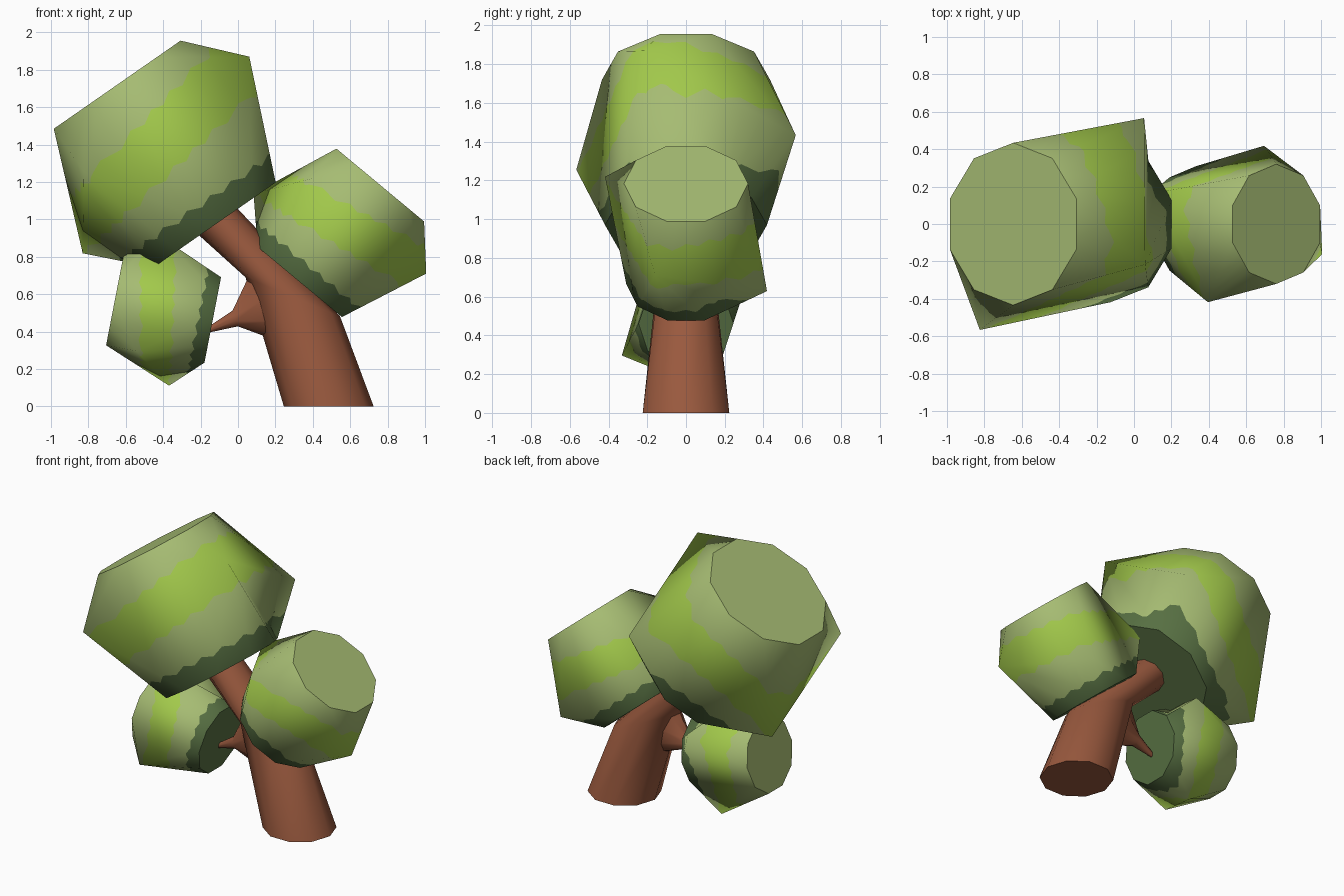
import bpy, bmesh, math
from mathutils import Vector

if "Cube" in bpy.data.objects:
    bpy.data.objects.remove(bpy.data.objects["Cube"])


def material(name, rgb):
    m = bpy.data.materials.new(name)
    m.diffuse_color = (*rgb, 1)
    m.use_nodes = True
    m.node_tree.nodes["Principled BSDF"].inputs["Base Color"].default_value = m.diffuse_color
    return m


DARK = material("dark green", (0.095, 0.16, 0.055))
OLIVE = material("olive green", (0.38, 0.50, 0.17))
BRIGHT = material("bright green", (0.36, 0.58, 0.07))
BROWN = material("bark brown", (0.32, 0.10, 0.048))


# Trunk and branch: loops of 10 points, each from centre, x/z half axis and y radius
def limb(name, rings, n=10):
    bm = bmesh.new()
    loops = []
    for (cx, cz), (ux, uz), ry in rings:
        loops.append([bm.verts.new((cx + ux * math.cos(a), ry * math.sin(a), cz + uz * math.cos(a)))
                      for a in (2 * math.pi * i / n for i in range(n))])
    for lo, hi in zip(loops, loops[1:]):
        for i in range(n):
            j = (i + 1) % n
            bm.faces.new((lo[i], lo[j], hi[j], hi[i]))
    bm.faces.new(loops[0])
    bm.faces.new(loops[-1])
    bmesh.ops.recalc_face_normals(bm, faces=bm.faces)
    me = bpy.data.meshes.new(name)
    bm.to_mesh(me)
    bm.free()
    me.materials.append(BROWN)
    ob = bpy.data.objects.new(name, me)
    bpy.context.collection.objects.link(ob)
    bpy.context.view_layer.objects.active = ob
    ob.select_set(True)
    bpy.ops.object.shade_smooth_by_angle(angle=math.radians(50))
    ob.select_set(False)


limb("trunk", [((0.485, 0), (0.24, 0), 0.235),
               ((0.293, 0.585), (0.253, -0.105), 0.165),
               ((-0.115, 0.995), (0.105, 0.07), 0.13)])
limb("side_branch", [((0.16, 0.51), (0.105, -0.18), 0.10),
                     ((-0.015, 0.47), (0.014, -0.042), 0.04),
                     ((-0.155, 0.41), (0.006, -0.014), 0.014)])

# Foliage: 10-sided bottom and top rings joined to a skewed four-cornered waist
WEDGES = 36
LEVELS = [(0.13, 0.0), (0.37, 0.15), (0.67, 0.20)]   # height and tilt of each colour edge


def polar(r, deg, z):
    a = math.radians(deg)
    return (r * math.cos(a), r * math.sin(a), z)


def is_cap(f):
    zs = [v.co.z for v in f.verts]
    return max(zs) - min(zs) < 1e-5


def cut(bm, faces, co, no):
    geom = list(faces) + list({e for f in faces for e in f.edges}) + list({v for f in faces for v in f.verts})
    bmesh.ops.bisect_plane(bm, geom=geom, dist=1e-5, plane_co=co, plane_no=no)


def wedge_of(f):
    c = f.calc_center_median()
    return int((math.atan2(c.y, c.x) % (2 * math.pi)) / (2 * math.pi) * WEDGES) % WEDGES


def edge_normal(w, level):
    # zigzag colour edge: the cutting plane leans left and right in turn
    a = 2 * math.pi * (w + 0.5) / WEDGES
    k = 0.42 if (w + level) % 2 else -0.42
    return Vector((-LEVELS[level][1] + k * math.sin(a), -k * math.cos(a), 1))


def foliage_mesh():
    bm = bmesh.new()
    bottom = [bm.verts.new(polar(0.418, 18 + 36 * k, 0)) for k in range(10)]
    top = [bm.verts.new(polar(0.434, 18 + 36 * k, 0.913)) for k in range(10)]
    waist = [bm.verts.new(polar(0.70, d, z)) for d, z in
             ((-18, 0.633), (54, 0.278), (162, 0.278), (234, 0.633))]
    # apex: ring point that closes the triangle on each waist edge
    for ring, apex in ((bottom, (1, 3, 5, 7)), (top, (0, 2, 5, 8))):
        for i in range(4):
            bm.faces.new((waist[i], waist[(i + 1) % 4], ring[apex[i]]))
            k = apex[i - 1]
            while k != apex[i]:
                bm.faces.new((waist[i], ring[k], ring[(k + 1) % 10]))
                k = (k + 1) % 10
        bm.faces.new(ring)
    bmesh.ops.recalc_face_normals(bm, faces=bm.faces)

    # cut the sides into wedges, then along the colour edges
    for w in range(WEDGES // 2):
        a = 2 * math.pi * w / WEDGES
        cut(bm, [f for f in bm.faces if not is_cap(f)], (0, 0, 0), (-math.sin(a), math.cos(a), 0))
    for level, (z, tilt) in enumerate(LEVELS):
        for w in range(WEDGES):
            faces = [f for f in bm.faces if not is_cap(f) and wedge_of(f) == w]
            cut(bm, faces, (0, 0, z), edge_normal(w, level))

    # colour by band
    for f in bm.faces:
        f.smooth = True
        c = f.calc_center_median()
        if is_cap(f):
            f.material_index = 0 if c.z < 0.4 else 1
        else:
            w = wedge_of(f)
            band = sum((c - Vector((0, 0, z))).dot(edge_normal(w, i)) > 0
                       for i, (z, t) in enumerate(LEVELS))
            f.material_index = (0, 1, 2, 1)[band]
    me = bpy.data.meshes.new("foliage")
    bm.to_mesh(me)
    bm.free()
    for m in (DARK, OLIVE, BRIGHT):
        me.materials.append(m)

    # smooth rounded sides, flat caps
    normals = [None] * len(me.loops)
    for p in me.polygons:
        zs = [me.vertices[v].co.z for v in p.vertices]
        flat = max(zs) - min(zs) < 1e-5
        for li in p.loop_indices:
            co = me.vertices[me.loops[li].vertex_index].co
            n = p.normal if flat else Vector((co.x, co.y, (co.z - 0.45) * 0.45)).normalized()
            normals[li] = tuple(n)
    me.normals_split_custom_set(normals)
    return me


# The same foliage shape, scaled and leaned three ways
mesh = foliage_mesh()
for name, loc, lean, size in (("large_foliage", (-0.125, 0, 0.97), math.atan2(-0.57, 0.82), 1.0),
                              ("right_foliage", (0.33, 0, 0.665), math.atan2(0.64, 0.77), 0.738),
                              ("small_foliage", (-0.135, 0, 0.462), math.atan2(-0.98, 0.19), 0.585)):
    ob = bpy.data.objects.new(name, mesh)
    ob.location = loc
    ob.rotation_euler = (0, lean, 0)
    ob.scale = (size,) * 3
    bpy.context.collection.objects.link(ob)
